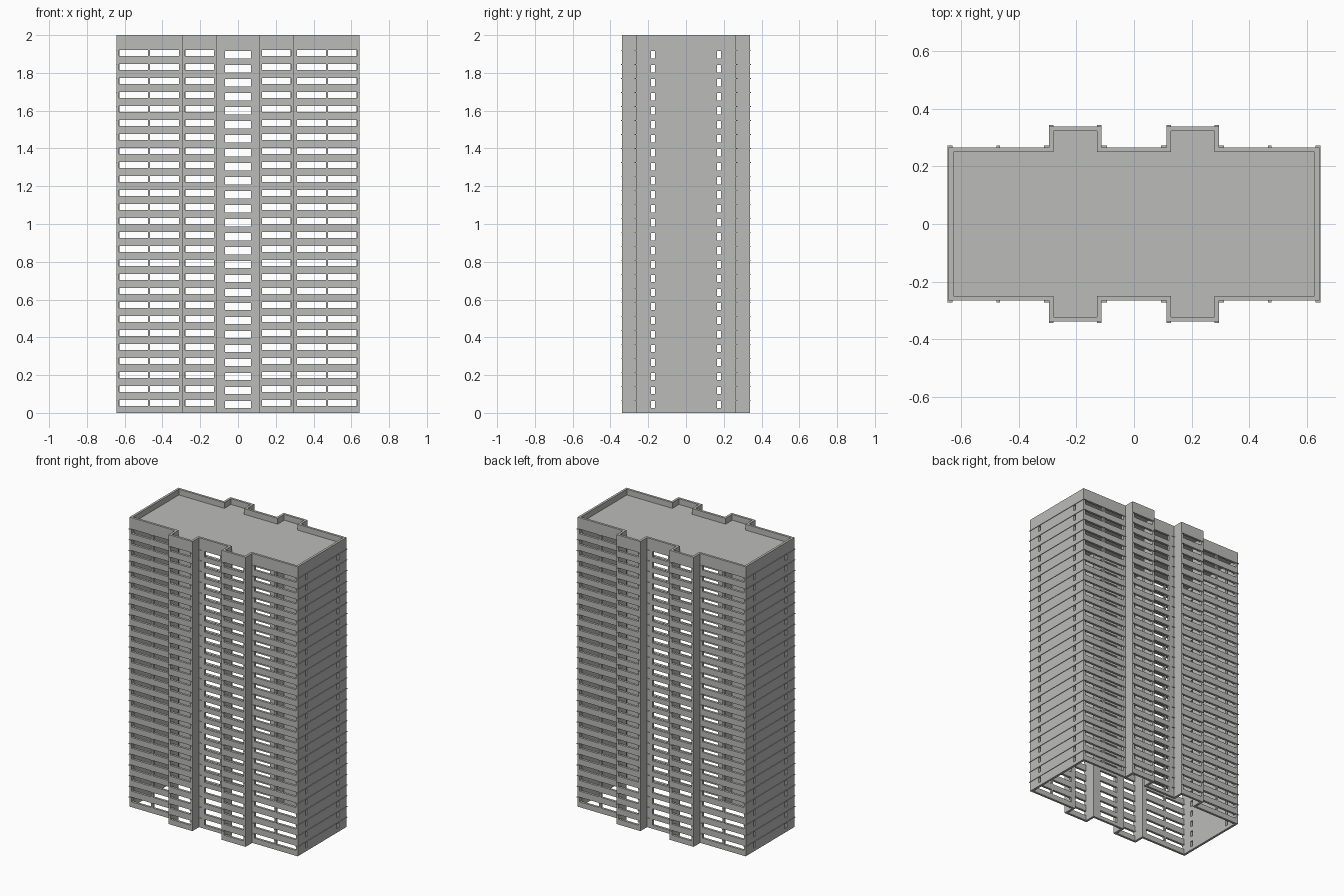
import bpy, bmesh

if "Cube" in bpy.data.objects:
    bpy.data.objects.remove(bpy.data.objects["Cube"])

FLOORS, P = 26, 2 / 27          # window rows and storey height
HX, HY, BY = 0.643, 0.266, 0.338  # half width, half depth, bay half depth
B0, B1 = 0.112, 0.295           # bay start / end in x
T = 0.016                       # wall thickness
ROOF = 1.96

grey = bpy.data.materials.new("concrete_grey")
grey.diffuse_color = (0.5, 0.5, 0.49, 1)
grey.use_nodes = True
grey.node_tree.nodes["Principled BSDF"].inputs["Base Color"].default_value = grey.diffuse_color


def finish(bm, name):
    bmesh.ops.recalc_face_normals(bm, faces=bm.faces)
    me = bpy.data.meshes.new(name)
    bm.to_mesh(me)
    bm.free()
    me.materials.append(grey)
    ob = bpy.data.objects.new(name, me)
    bpy.context.collection.objects.link(ob)
    return ob


def box(bm, x0, x1, y0, y1, z0, z1):
    vs = bmesh.ops.create_cube(bm, size=1)["verts"]
    for v in vs:
        v.co = ((x0 + x1) / 2 + v.co.x * (x1 - x0),
                (y0 + y1) / 2 + v.co.y * (y1 - y0),
                (z0 + z1) / 2 + v.co.z * (z1 - z0))


def outline(t):
    """Plan of the tower with two bays per long side, inset by t."""
    q = [(HX - t, HY - t), (B1 - t, HY - t), (B1 - t, BY - t),
         (B0 + t, BY - t), (B0 + t, HY - t)]
    top = q + [(-x, y) for x, y in reversed(q)]
    return top + [(-x, -y) for x, y in top]


# hollow wall ring, open at the bottom
bm = bmesh.new()
outer, inner = outline(0), outline(T)
n = len(outer)
rings = [[bm.verts.new((x, y, z)) for x, y in pts]
         for pts, z in ((outer, 0), (outer, 2), (inner, 2), (inner, 0))]
for a in range(4):
    r, s = rings[a], rings[(a + 1) % 4]
    for i in range(n):
        j = (i + 1) % n
        bm.faces.new((r[i], r[j], s[j], s[i]))
walls = finish(bm, "tower_walls")

# window cutters: (x0, x1, wall y, z0, z1)
wide = (0.037, 0.069)
tall = (0.025, 0.064)
openings = [(-0.07, 0.07, HY, *tall)]
for s in (-1, 1):
    for a, b, y in ((0.128, 0.28, BY), (0.312, 0.465, HY), (0.477, 0.629, HY)):
        x0, x1 = sorted((s * a, s * b))
        openings.append((x0, x1, y, *wide))
bm = bmesh.new()
for k in range(FLOORS):
    h = k * P
    for s in (-1, 1):
        for x0, x1, y, z0, z1 in openings:
            ya, yb = sorted((s * (y - T - 0.01), s * (y + 0.01)))
            box(bm, x0, x1, ya, yb, z0 + h, z1 + h)
        xa, xb = sorted((s * (HX - T - 0.01), s * (HX + 0.01)))
        for c in (-0.174, 0.174):
            box(bm, xa, xb, c - 0.01, c + 0.01, tall[0] + h, tall[1] + h)
cutter = finish(bm, "window_cutter")
cutter.hide_render = True
cutter.hide_viewport = True
mod = walls.modifiers.new("windows", "BOOLEAN")
mod.operation = "DIFFERENCE"
mod.solver = "EXACT"
mod.object = cutter
dg = bpy.context.evaluated_depsgraph_get()
walls.data = bpy.data.meshes.new_from_object(walls.evaluated_get(dg))
walls.modifiers.clear()
bpy.data.objects.remove(cutter)

# roof slab behind the parapet
bm = bmesh.new()
lo = bm.faces.new([bm.verts.new((x, y, ROOF - 0.02)) for x, y in inner])
ext = bmesh.ops.extrude_face_region(bm, geom=[lo], use_keep_orig=True)["geom"]
bmesh.ops.translate(bm, vec=(0, 0, 0.02),
                    verts=[g for g in ext if isinstance(g, bmesh.types.BMVert)])
finish(bm, "roof_slab")

# thin storey ledges on the end walls and on the piers between windows
bm = bmesh.new()
piers = ((0.094, B0, HY), (B0, 0.128, BY), (0.28, B1, BY), (B1, 0.312, HY),
         (0.465, 0.477, HY), (0.629, HX + 0.004, HY))
for k in range(FLOORS):
    z0, z1 = k * P + 0.065, k * P + 0.068
    for s in (-1, 1):
        xa, xb = sorted((s * HX, s * (HX + 0.004)))
        box(bm, xa, xb, -HY, HY, z0, z1)
        for a, b, y in piers:
            for d in (-1, 1):
                x0, x1 = sorted((s * a, s * b))
                ya, yb = sorted((d * y, d * (y + 0.006)))
                box(bm, x0, x1, ya, yb, z0, z1)
finish(bm, "storey_ledges")
